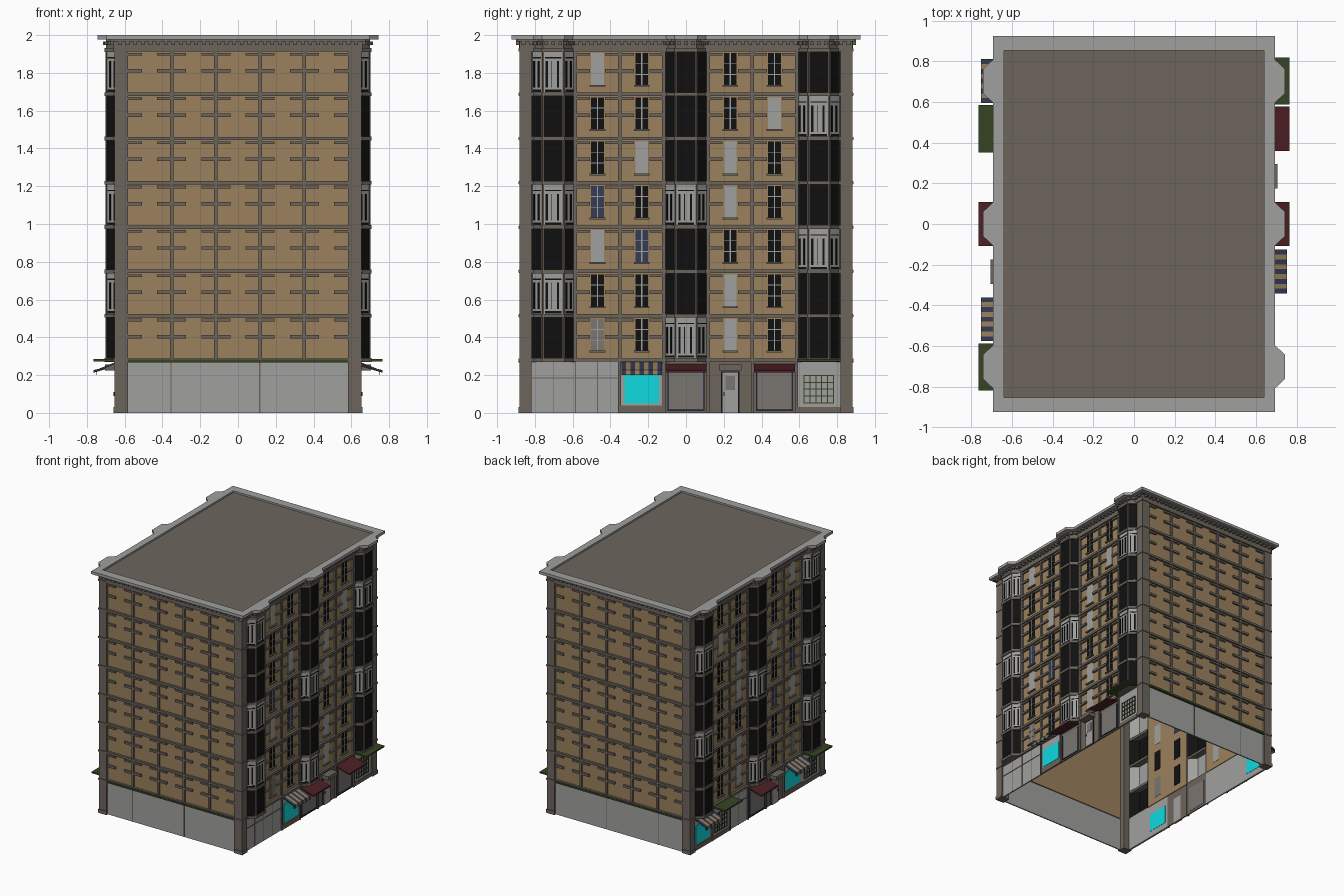
import bpy, bmesh, math
from mathutils import Vector

if "Cube" in bpy.data.objects:
    bpy.data.objects.remove(bpy.data.objects["Cube"])

# ---------- materials (sRGB 0-255 -> linear) ----------
def lin(c):
    c /= 255
    return c / 12.92 if c < 0.04 else ((c + 0.055) / 1.055) ** 2.4
COLORS = {"tan_brick": (155, 129, 93), "stone": (108, 101, 92), "light_grey": (160, 160, 159),
          "black_glass": (16, 16, 16), "dark_red": (78, 32, 37), "green": (54, 68, 35),
          "cyan": (14, 218, 224), "navy": (52, 60, 84), "shutter_grey": (122, 118, 113)}
MATS = {}
for n, c in COLORS.items():
    m = bpy.data.materials.new(n)
    m.diffuse_color = (*[lin(v) for v in c], 1)
    m.use_nodes = True
    m.node_tree.nodes["Principled BSDF"].inputs["Base Color"].default_value = m.diffuse_color
    MATS[n] = m
NAMES = list(COLORS)

# ---------- helpers: each part collects prisms in one bmesh ----------
PARTS = {}
def add(part, mat, bottom, top):
    bm = PARTS.setdefault(part, bmesh.new())
    a = [bm.verts.new(p) for p in bottom]
    b = [bm.verts.new(p) for p in top]
    n = len(a)
    faces = [bm.faces.new(a[::-1]), bm.faces.new(b)]
    faces += [bm.faces.new((a[i], a[(i + 1) % n], b[(i + 1) % n], b[i])) for i in range(n)]
    for f in faces:
        f.material_index = NAMES.index(mat)

W, D = 0.64, 0.865          # wall planes
FRAMES = {                  # (along wall, out of wall, height) -> world
    "right": lambda u, d, z: (W + d, u, z),
    "left": lambda u, d, z: (-W - d, u, z),
    "front": lambda u, d, z: (u, -D - d, z),
    "back": lambda u, d, z: (u, D + d, z)}

def prism(part, mat, side, outline, z0, z1):
    f = FRAMES[side]
    add(part, mat, [f(u, d, z0) for u, d in outline], [f(u, d, z1) for u, d in outline])

def box(part, mat, side, u0, u1, z0, z1, d0, d1):
    prism(part, mat, side, [(u0, d0), (u1, d0), (u1, d1), (u0, d1)], z0, z1)

def profile(part, mat, side, u0, u1, pts):
    """Extrude a (d, z) profile along the wall."""
    f = FRAMES[side]
    add(part, mat, [f(u0, d, z) for d, z in pts], [f(u1, d, z) for d, z in pts])

def on_facet(part, mat, side, p, q, s0, s1, z0, z1, d0, d1):
    """Box lying on a slanted facet p-q, between lengths s0 and s1."""
    t = (q - p).normalized()
    n = Vector((-t.y, t.x))
    prism(part, mat, side, [tuple(p + t * s + n * d) for s, d in
                            ((s0, d0), (s1, d0), (s1, d1), (s0, d1))], z0, z1)

FH, G, CELL = 0.2345, 0.28, 0.234
FLOORS = [G + FH * i for i in range(7)]
TOP = G + FH * 7
EDGE = {"right": 0.82, "left": 0.82, "front": 0.585, "back": 0.585}

def bay_outline(c, g=0.0):
    return [Vector(p) for p in ((c - 0.115 - g / 2, 0), (c - 0.055 - g / 2, 0.058 + g),
                                (c + 0.055 + g / 2, 0.058 + g), (c + 0.115 + g / 2, 0))]

# ---------- upper wall cell with stub trims, optional window ----------
def wall_cell(side, c, z):
    h = CELL / 2
    box("brick_walls", "tan_brick", side, c - h, c + h, z, z + FH, -0.006, 0)
    for o, t in ((0.115, 0.018), (0.205, 0.014)):
        for s in (-1, 1):
            a, b = sorted((c + s * 0.04, c + s * h))
            box("stub_trims", "stone", side, a, b, z + o, z + o + t, 0, 0.015)

def window(side, c, z, light):
    z0, z1 = z + 0.05, z + 0.218
    box("window_panes", light or "black_glass", side, c - 0.034, c + 0.034, z0, z1, -0.008, 0.003)
    box("window_sills", "stone", side, c - 0.042, c + 0.042, z0 - 0.01, z0, 0, 0.015)
    if light != "light_grey":
        box("window_bars", "light_grey", side, c - 0.003, c + 0.003, z0, z1, 0, 0.006)
        for zz in (z0 + 0.055, z0 + 0.112):
            box("window_bars", "light_grey", side, c - 0.034, c + 0.034, zz - 0.002, zz + 0.002, 0, 0.006)

def bay_floor(side, c, z, light):
    pts = bay_outline(c)
    z1 = z + FH
    for i, (p, q) in enumerate(zip(pts, pts[1:])):
        L = (q - p).length
        on_facet("bay_glass", "light_grey" if light else "black_glass", side, p, q, 0, L, z, z1, -0.006, 0)
        for a, b in ((0, 0.006), (L - 0.006, L)):
            on_facet("bay_mullions", "stone", side, p, q, a, b, z, z1, 0, 0.004)
        if light:       # dark panes set into the pale frame
            n = 3 if i == 1 else 2
            step = (L - 0.02) / n
            for k in range(n):
                a = 0.01 + step * k
                full = i != 1 or k != 1
                on_facet("bay_panes", "black_glass", side, p, q, a + 0.005, a + (0.016 if full else 0.009),
                         z + 0.035, z + 0.175, 0, 0.003)
            on_facet("bay_panes", "black_glass", side, p, q, 0.012, L - 0.012, z + 0.19, z + 0.196, 0, 0.003)
            on_facet("bay_panes", "black_glass", side, p, q, 0.012, L - 0.012, z + 0.012, z + 0.024, 0, 0.003)

BAYS = {0: {1, 3, 6}, 3: {0, 3}, 6: {2, 5}}
LIT = {1: {6: "light_grey", 3: "navy", 2: "light_grey", 0: "shutter_grey"},
       2: {4: "light_grey", 2: "navy"},
       4: {4: "light_grey", 3: "light_grey", 1: "light_grey", 0: "light_grey"},
       5: {5: "light_grey"}}

for side, e in EDGE.items():
    n = round(2 * e / CELL)
    long = n == 7
    for i in range(n):
        c = -e + 2 * e * (i + 0.5) / n
        for k, z in enumerate(FLOORS):
            if long and i in BAYS:
                bay_floor(side, c, z, k in BAYS[i])
            else:
                wall_cell(side, c, z)
                if long:
                    window(side, c, z, LIT[i].get(k))
        if long and i in BAYS:      # bay ledges between floors
            for z in FLOORS + [TOP]:
                prism("bay_ledges", "stone", side, [tuple(p) for p in bay_outline(c, 0.01)], z - 0.01, z + 0.01)
    for i in range(1, n):           # pilasters
        u = -e + 2 * e * i / n
        box("pilasters", "stone", side, u - 0.009, u + 0.009, G, TOP, 0, 0.012)
    for z in FLOORS + [TOP]:        # floor bands
        box("floor_bands", "stone", side, -e, e, z - 0.009, z + 0.009, 0, 0.018)

    # ----- cornice: frieze, dentils, slab -----
    ce = e + 0.06
    box("frieze", "stone", side, -ce, ce, TOP, 1.98, -0.006, 0.018)
    box("cornice_moulding", "stone", side, -ce - 0.015, ce + 0.015, 1.966, 1.978, 0, 0.036)
    m = round(2 * ce / 0.04)
    for j in range(m):
        u = -ce + 2 * ce * (j + 0.5) / m
        box("dentils", "stone", side, u - 0.01, u + 0.01, 1.948, 1.967, 0.018, 0.034)
    if long:
        for i in BAYS:
            c = -e + 2 * e * (i + 0.5) / n
            pts = bay_outline(c)
            prism("bay_frieze", "stone", side, [tuple(p) for p in pts], TOP, 1.978)
            for p, q in zip(pts, pts[1:]):
                L = (q - p).length
                for j in range(3):
                    s = L * (j + 0.5) / 3
                    on_facet("dentils", "stone", side, p, q, s - 0.01, s + 0.01, 1.948, 1.967, 0, 0.016)
            prism("cornice_bays", "light_grey", side, [(c - 0.105, 0.04), (c - 0.105, 0.055), (c - 0.06, 0.103),
                  (c + 0.06, 0.103), (c + 0.105, 0.055), (c + 0.105, 0.04)], 1.977, 2.0)
        box("cornice_slab", "light_grey", side, -0.925, 0.925, 1.977, 2.0, 0, 0.055)
    else:
        box("cornice_slab", "light_grey", side, -W, W, 1.977, 2.0, -0.01, 0.06)

# ---------- corner pillars and roof ----------
for sx in ("right", "left"):
    for s in (-1, 1):
        a, b = sorted((s * 0.818, s * 0.882))
        box("corner_pillars", "stone", sx, a, b, 0, 1.978, -0.057, 0.014)
        a, b = sorted((s * 0.818, s * 0.887))
        box("pillar_bases", "stone", sx, a, b, 0, 0.03, -0.057, 0.02)
        for z in FLOORS + [TOP]:
            box("pillar_bands", "stone", sx, a, b, z - 0.007, z + 0.007, -0.057, 0.019)
add("roof", "stone", [(x, y, 1.975) for x, y in ((-W, -0.875), (W, -0.875), (W, 0.875), (-W, 0.875))],
    [(x, y, 1.986) for x, y in ((-W, -0.875), (W, -0.875), (W, 0.875), (-W, 0.875))])

# ---------- ground floor, front and back ----------
for side in ("front", "back"):
    box("ground_panels", "light_grey", side, -0.585, 0.585, 0, 0.27, -0.006, 0.004)
    for u in (-0.355, 0.115):
        box("panel_joints", "stone", side, u - 0.003, u + 0.003, 0, 0.27, 0.004, 0.006)
    box("green_edge", "green", side, -0.585, 0.585, 0.268, 0.282, 0, 0.022)

# ---------- shop fronts ----------
def shop(side, kind, c):
    h = CELL / 2
    def put(part, mat, u0, u1, z0, z1, d0, d1):
        box(part, mat, side, c + u0, c + u1, z0, z1, d0, d1)
    wall = "stone" if kind in ("red", "door") else "light_grey"
    put("shop_walls", wall, -h, h, 0, 0.275, -0.006, 0.004)
    if kind == "panel":
        put("panel_joints", "stone", -h, h, 0.182, 0.188, 0.004, 0.007)
        for u in (-h, 0, h):
            put("panel_joints", "stone", u - 0.002, u + 0.002, 0, 0.27, 0.004, 0.007)
    elif kind == "stripe":
        put("shop_base", "stone", -h, h, 0, 0.04, 0.004, 0.01)
        put("cyan_window", "cyan", -0.092, 0.092, 0.05, 0.2, -0.008, 0.008)
        for j in range(9):
            u = -0.108 + 0.024 * j
            profile("striped_awning", "tan_brick" if j % 2 else "navy", side, c + u, c + u + 0.024,
                    [(0, 0.272), (0, 0.264), (0.108, 0.218), (0.108, 0.2), (0.113, 0.2), (0.113, 0.227)])
    elif kind == "red":
        put("shop_shutter", "shutter_grey", -0.09, 0.09, 0.02, 0.225, -0.008, 0.008)
        for u in (-0.097, 0.09):
            put("shutter_frame", "navy", u, u + 0.007, 0.01, 0.225, 0.004, 0.012)
        put("shutter_frame", "navy", -0.097, 0.097, 0.01, 0.018, 0.004, 0.012)
        profile("red_awning", "dark_red", side, c - 0.109, c + 0.109,
                [(0, 0.26), (0, 0.25), (0.12, 0.214), (0.125, 0.214), (0.125, 0.226)])
    elif kind == "door":
        put("door_frame", "black_glass", -0.048, 0.048, 0, 0.22, 0.004, 0.007)
        put("door", "light_grey", -0.042, 0.042, 0, 0.214, -0.008, 0.012)
        put("door_panel", "shutter_grey", -0.026, 0.026, 0.12, 0.195, 0.012, 0.014)
        put("door_handle", "black_glass", -0.036, -0.03, 0.09, 0.11, 0.012, 0.018)
        put("door_canopy", "stone", -0.06, 0.06, 0.225, 0.255, 0.004, 0.065)
    elif kind == "green":
        put("shop_base", "stone", -h, h, 0, 0.03, 0.004, 0.01)
        for j in range(6):
            u = -0.08 + 0.031 * j
            put("green_window_bars", "green", u, u + 0.005, 0.05, 0.2, 0.004, 0.01)
        for j in range(5):
            z = 0.05 + 0.0365 * j
            put("green_window_bars", "green", -0.08, 0.08, z, z + 0.005, 0.004, 0.01)
        put("green_canopy", "green", -0.116, 0.116, 0.272, 0.284, 0, 0.126)

SHOPS = {"right": "panel panel stripe red door red green", "left": "green stripe door red panel green stripe"}
for side, kinds in SHOPS.items():
    for i, kind in enumerate(kinds.split()):
        shop(side, kind, -0.82 + 1.64 * (i + 0.5) / 7)
    for i in range(2, 7):       # posts between shops
        u = -0.82 + 1.64 * i / 7
        box("shop_posts", "stone", side, u - 0.008, u + 0.008, 0, 0.275, 0, 0.014)

# ---------- turn parts into objects ----------
for name, bm in PARTS.items():
    bmesh.ops.recalc_face_normals(bm, faces=bm.faces[:])
    me = bpy.data.meshes.new(name)
    used = sorted({f.material_index for f in bm.faces})
    for f in bm.faces:
        f.material_index = used.index(f.material_index)
    for i in used:
        me.materials.append(MATS[NAMES[i]])
    bm.to_mesh(me)
    bm.free()
    bpy.context.collection.objects.link(bpy.data.objects.new(name, me))
